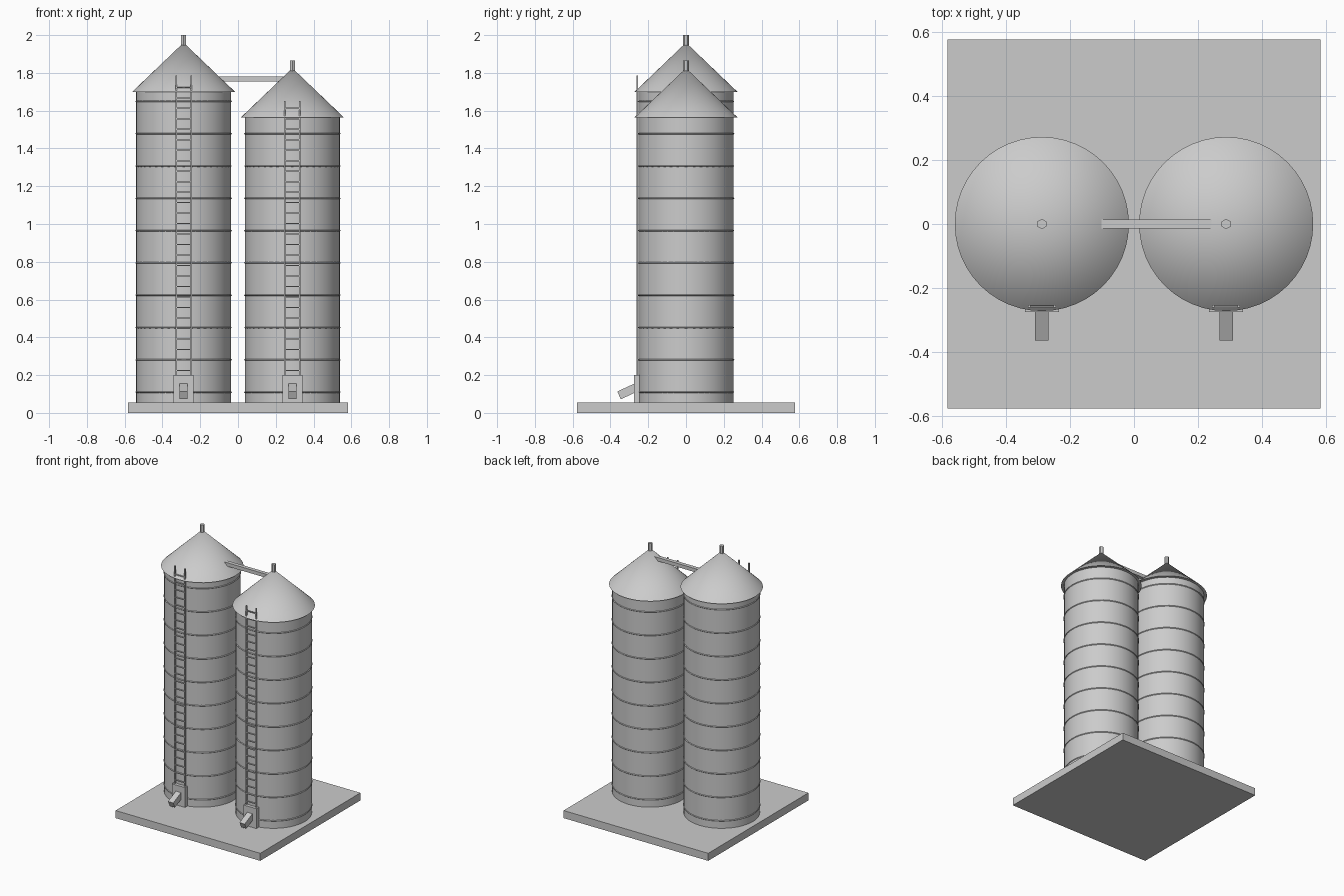
import bpy, math
from mathutils import Vector

if "Cube" in bpy.data.objects:
    bpy.data.objects.remove(bpy.data.objects["Cube"], do_unlink=True)

steel = bpy.data.materials.new("galvanised_grey")
steel.use_nodes = True
steel.diffuse_color = (0.6, 0.6, 0.6, 1)
steel.node_tree.nodes["Principled BSDF"].inputs["Base Color"].default_value = (0.6, 0.6, 0.6, 1)

SIDES = 48
BASE_TOP = 0.055
RADIUS = 0.252


def finish(name, smooth=False):
    ob = bpy.context.object
    ob.name = name
    ob.data.materials.append(steel)
    if smooth:
        bpy.ops.object.shade_smooth_by_angle(angle=math.radians(30))
    return ob


def box(name, center, size, tilt=0):
    bpy.ops.mesh.primitive_cube_add(size=1, location=center, rotation=(tilt, 0, 0))
    bpy.context.object.scale = size
    return finish(name)


def cylinder(name, x, y, z0, z1, radius, sides, smooth=False):
    bpy.ops.mesh.primitive_cylinder_add(vertices=sides, radius=radius, depth=z1 - z0,
                                        location=(x, y, (z0 + z1) / 2))
    return finish(name, smooth)


def silo(side, x, eave):
    # Round wall, conical roof and vent pipe
    cylinder(side + "_wall", x, 0, BASE_TOP, eave, RADIUS, SIDES, True)
    bpy.ops.mesh.primitive_cone_add(vertices=SIDES, radius1=0.272, radius2=0, depth=0.26,
                                    location=(x, 0, eave + 0.13))
    finish(side + "_roof", True)
    cylinder(side + "_vent", x, 0, eave + 0.23, eave + 0.3, 0.016, 6)

    # Thin hoops around the wall
    z = BASE_TOP + 0.055
    while z < eave - 0.02:
        bpy.ops.mesh.primitive_torus_add(location=(x, 0, z), major_radius=RADIUS, minor_radius=0.004,
                                         major_segments=40, minor_segments=4)
        finish(side + "_hoop")
        z += 0.171

    # Ladder up the front
    top = eave + 0.085
    for sx in (-1, 1):
        box(side + "_ladder_rail", (x + sx * 0.04, -0.257, (0.19 + top) / 2), (0.008, 0.008, top - 0.19))
    z = 0.225
    while z < top - 0.03:
        box(side + "_ladder_rung", (x, -0.257, z), (0.08, 0.006, 0.006))
        z += 0.0555

    # Outlet box and sloping chute
    box(side + "_outlet_box", (x, -0.25, 0.127), (0.106, 0.05, 0.145))
    box(side + "_chute", (x, -0.30, 0.118), (0.042, 0.12, 0.045), math.radians(25))


box("base_slab", (0, 0, BASE_TOP / 2), (1.166, 1.154, BASE_TOP))
silo("right", -0.288, 1.70)
silo("left", 0.288, 1.565)

# Transfer beam between the roofs
box("transfer_beam", (0.07, 0, 1.768), (0.40, 0.028, 0.026))
